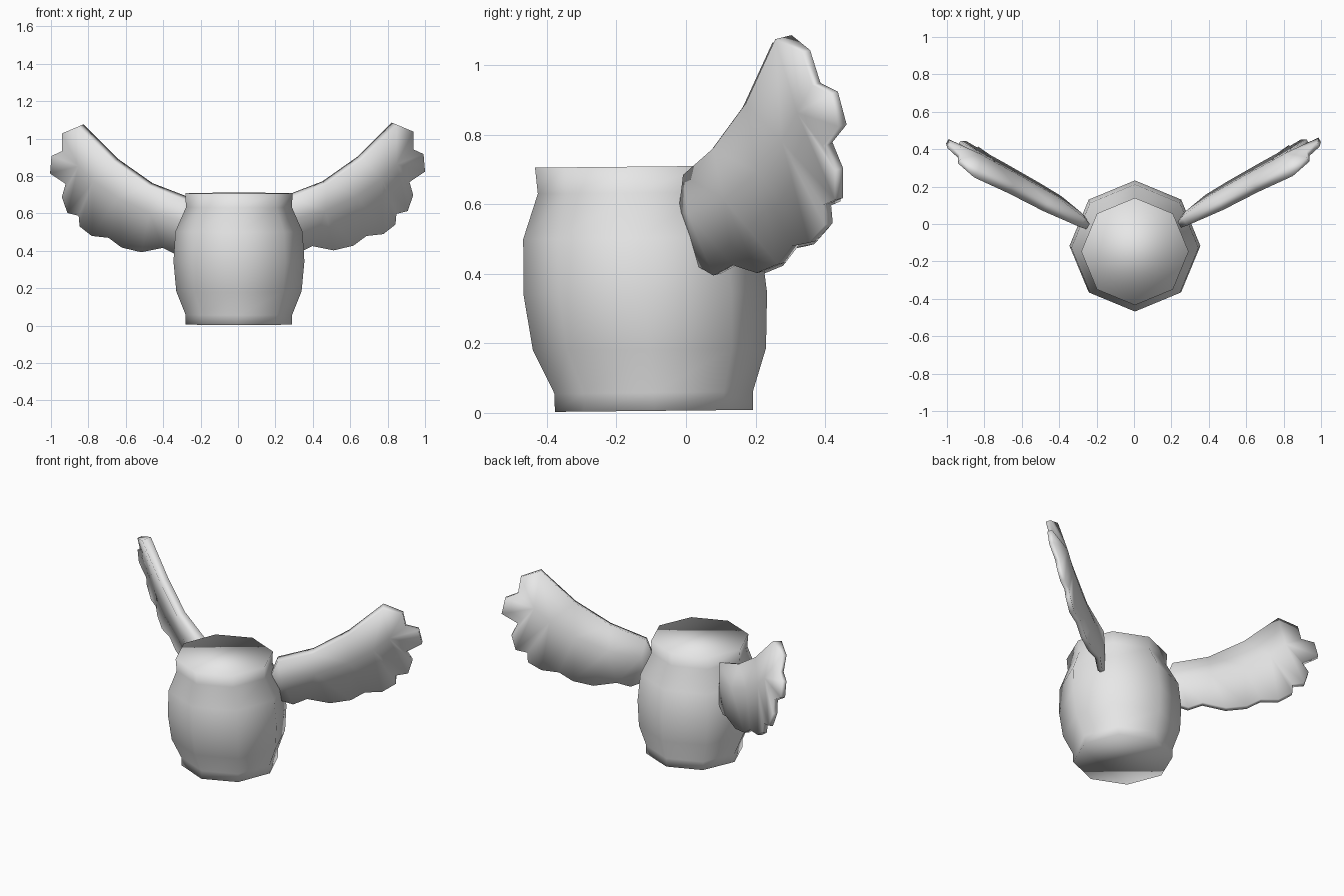
import bpy, bmesh, math
from mathutils import Vector

cube = bpy.data.objects.get("Cube")
if cube:
    bpy.data.objects.remove(cube, do_unlink=True)

grey = bpy.data.materials.new("plain_grey")
grey.use_nodes = True
grey.diffuse_color = (0.8, 0.8, 0.8, 1)
grey.node_tree.nodes["Principled BSDF"].inputs["Base Color"].default_value = (0.8, 0.8, 0.8, 1)


def finish(bm, name):
    """Turn a bmesh into a smooth grey object."""
    bmesh.ops.recalc_face_normals(bm, faces=bm.faces[:])
    mesh = bpy.data.meshes.new(name)
    bm.to_mesh(mesh)
    bm.free()
    mesh.materials.append(grey)
    for face in mesh.polygons:
        face.use_smooth = True
    obj = bpy.data.objects.new(name, mesh)
    bpy.context.collection.objects.link(obj)
    return obj


# Body: eight-sided barrel leaning slightly forward (height, radius, centre y)
RINGS = [(0.003, 0.285, -0.092), (0.055, 0.285, -0.093), (0.18, 0.335, -0.105),
         (0.34, 0.35, -0.117), (0.5, 0.34, -0.128), (0.63, 0.283, -0.143),
         (0.705, 0.287, -0.147)]
SIDES = 8
bm = bmesh.new()
loops = []
for z, radius, cy in RINGS:
    loop = []
    for i in range(SIDES):
        a = math.tau * i / SIDES
        y = radius * math.sin(a)
        loop.append(bm.verts.new((radius * math.cos(a) + 0.005, cy + y, z + 0.01 * (y + 0.28))))
    loops.append(loop)
for low, high in zip(loops, loops[1:]):
    for i in range(SIDES):
        j = (i + 1) % SIDES
        bm.faces.new((low[i], low[j], high[j], high[i]))
bm.faces.new(loops[0][::-1])
bm.faces.new(loops[-1])
finish(bm, "barrel_body")

# Wing outline: x, y, z and the spine point it joins, from root over the tip and back
OUTLINE = [
    (0.27, 0.015, 0.69, 0), (0.465, 0.10, 0.765, 1), (0.65, 0.195, 0.895, 2),
    (0.835, 0.28, 1.08, 3), (0.93, 0.345, 1.04, 4), (0.93, 0.375, 0.945, 4),
    (0.985, 0.425, 0.92, 4), (0.993, 0.45, 0.826, 4), (0.91, 0.405, 0.77, 4),
    (0.93, 0.44, 0.70, 4), (0.90, 0.44, 0.615, 4), (0.84, 0.405, 0.60, 3),
    (0.835, 0.41, 0.543, 3), (0.77, 0.365, 0.492, 3), (0.68, 0.315, 0.482, 2),
    (0.61, 0.275, 0.43, 2), (0.505, 0.215, 0.405, 1), (0.39, 0.145, 0.428, 1),
    (0.33, 0.09, 0.398, 0), (0.26, 0.035, 0.43, 0), (0.235, -0.01, 0.58, 0)]
SPINE = [(0.29, 0.035, 0.58), (0.45, 0.14, 0.62), (0.62, 0.235, 0.70),
         (0.75, 0.305, 0.79), (0.83, 0.35, 0.87)]
ACROSS = Vector((-0.5, 0.84, 0.21))
LEADING = 4


def wing(name, side):
    """Thin scalloped wing with a thicker leading edge."""
    bm = bmesh.new()

    def place(p, offset):
        v = Vector(p[:3]) + ACROSS * offset
        if side < 0:
            v = Vector((-v.x - 0.005, v.y - 0.008, v.z - 0.01))
        return bm.verts.new(v)

    count = len(OUTLINE)
    rims = []
    for face_side in (-1, 1):
        rim = [place(p, face_side * (0.028 if i < LEADING else 0.014))
               for i, p in enumerate(OUTLINE)]
        spine = [place(p, face_side * 0.036) for p in SPINE]
        for i in range(count):
            j = (i + 1) % count
            a, b = OUTLINE[i][3], OUTLINE[j][3]
            bm.faces.new((rim[i], rim[j], spine[b]))
            if a != b:
                bm.faces.new((rim[i], spine[b], spine[a]))
        rims.append(rim)
    front, back = rims
    for i in range(count):
        j = (i + 1) % count
        bm.faces.new((front[i], front[j], back[j], back[i]))
    finish(bm, name)


wing("left_wing", 1)
wing("right_wing", -1)
